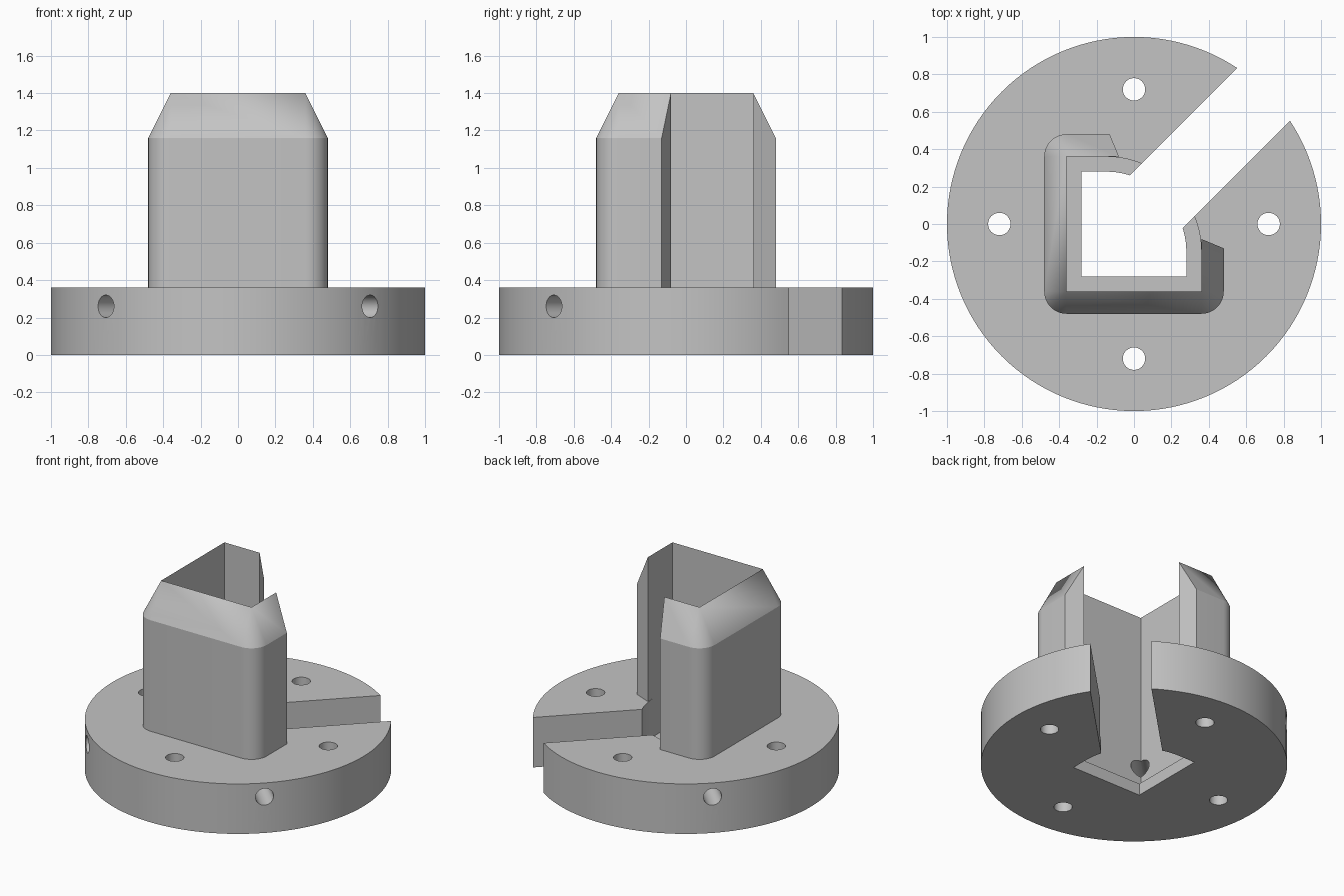
import bpy, bmesh, math
from mathutils import Matrix, Vector

cube = bpy.data.objects.get("Cube")
if cube:
    bpy.data.objects.remove(cube, do_unlink=True)

grey = bpy.data.materials.new("light_grey")
grey.use_nodes = True
colour = (0.55, 0.55, 0.55, 1)
grey.diffuse_color = colour
grey.node_tree.nodes["Principled BSDF"].inputs["Base Color"].default_value = colour

BASE_H, SHOULDER, TOP = 0.36, 1.16, 1.4
OUTER, INNER, LIP = 0.48, 0.36, 0.28


def make_object(name, bm):
    bmesh.ops.recalc_face_normals(bm, faces=bm.faces)
    mesh = bpy.data.meshes.new(name)
    bm.to_mesh(mesh)
    bm.free()
    obj = bpy.data.objects.new(name, mesh)
    bpy.context.collection.objects.link(obj)
    mesh.materials.append(grey)
    return obj


def arc(cx, cy, r, start, end, steps):
    angles = [math.radians(start + (end - start) * i / steps) for i in range(steps + 1)]
    return [(cx + r * math.cos(a), cy + r * math.sin(a)) for a in angles]


def prism(name, outline, z0, z1):
    bm = bmesh.new()
    face = bm.faces.new([bm.verts.new((x, y, z0)) for x, y in outline])
    up = bmesh.ops.extrude_face_region(bm, geom=[face])
    verts = [v for v in up["geom"] if isinstance(v, bmesh.types.BMVert)]
    bmesh.ops.translate(bm, verts=verts, vec=(0, 0, z1 - z0))
    return make_object(name, bm)


def bore_outline(half):
    # Square opening with one broad rounded corner beside the slot
    c = -0.15
    return [(-half, half), (-half, -half), (half, -half)] + arc(c, c, half - c, 0, 90, 24)


def smooth(obj):
    bpy.ops.object.select_all(action='DESELECT')
    obj.select_set(True)
    bpy.context.view_layer.objects.active = obj
    bpy.ops.object.shade_smooth_by_angle(angle=math.radians(25))


# Round base
base = prism("base_disc", arc(0, 0, 1, 0, 360, 128)[:-1], 0, BASE_H)

# Bore with a narrower lip at the bottom
cutters = [prism("bore_cutter", bore_outline(INNER), 0.085, 0.6),
           prism("lip_cutter", bore_outline(LIP), -0.2, 0.5)]

# Diagonal slot open to the rim
diagonal = Matrix.Rotation(math.radians(45), 2)
slot = [diagonal @ Vector(p) for p in ((0, -0.2), (1.3, -0.2), (1.3, 0.2), (0, 0.2))]
cutters.append(prism("slot_cutter", slot, -0.3, 0.7))

# Vertical bolt holes
for i in range(4):
    a = math.radians(90 * i)
    ring = arc(0.72 * math.cos(a), 0.72 * math.sin(a), 0.06, 0, 360, 32)[:-1]
    cutters.append(prism("bolt_hole_cutter", ring, -0.1, 0.5))

# Radial set-screw holes
for angle in (135, 225, 315):
    hole = prism("screw_hole_cutter", arc(0, 0, 0.06, 0, 360, 32)[:-1], 0.36, 1.2)
    hole.data.transform(Matrix.Translation((0, 0, 0.26))
                        @ Matrix.Rotation(math.radians(angle), 4, 'Z')
                        @ Matrix.Rotation(math.radians(90), 4, 'Y'))
    cutters.append(hole)

for cutter in cutters:
    cutter.hide_render = True
    mod = base.modifiers.new("cut", 'BOOLEAN')
    mod.operation, mod.solver, mod.object = 'DIFFERENCE', 'EXACT', cutter
    bpy.context.view_layer.objects.active = base
    bpy.ops.object.modifier_apply(modifier=mod.name)
    bpy.data.objects.remove(cutter, do_unlink=True)
smooth(base)

# Open sleeve: pairs of outer and inner plan points, from one cut end to the other
path = [((OUTER, -0.13), (INNER, -0.08))]
for sx, sy, start in ((1, -1, 0), (-1, -1, -90), (-1, 1, -180)):
    corner = (sx * INNER, sy * INNER)
    path += [(p, corner) for p in arc(*corner, OUTER - INNER, start, start - 90, 10)]
path.append(((-0.13, OUTER), (-0.08, INNER)))

bm = bmesh.new()
rows = []
for outer, inner in path:
    rows.append([bm.verts.new((*outer, BASE_H)), bm.verts.new((*outer, SHOULDER)),
                 bm.verts.new((*inner, TOP)), bm.verts.new((*inner, BASE_H))])
for a, b in zip(rows, rows[1:]):
    shared = a[2].co == b[2].co
    for i in range(4):
        j = (i + 1) % 4
        if shared and i == 2:
            continue
        bm.faces.new((a[i], a[j], b[j], b[i]))
bm.faces.new(rows[0])
bm.faces.new(rows[-1])
bmesh.ops.remove_doubles(bm, verts=bm.verts, dist=0.0001)
smooth(make_object("sleeve", bm))
